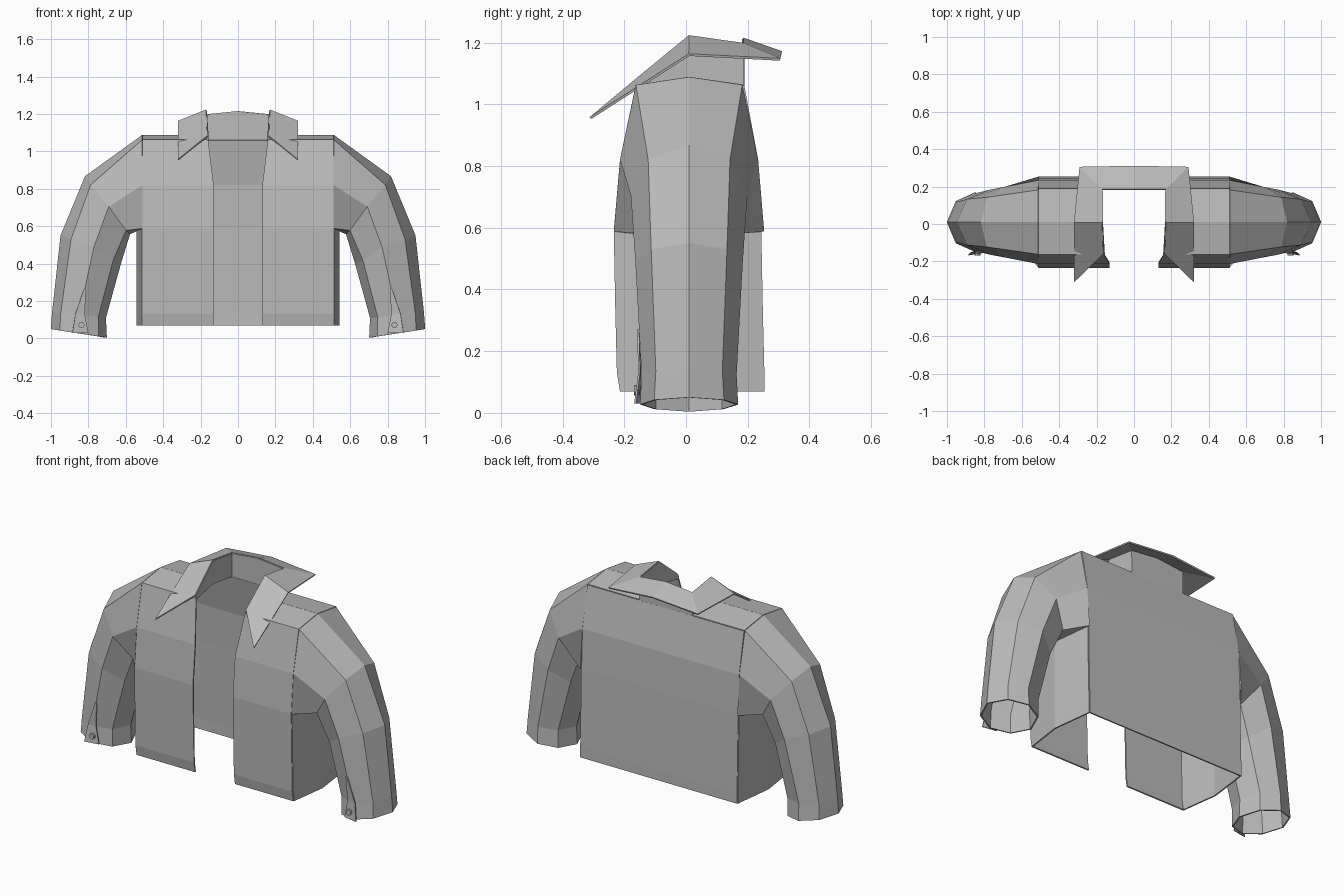
import bpy, bmesh, math

if "Cube" in bpy.data.objects:
    bpy.data.objects.remove(bpy.data.objects["Cube"])

grey = bpy.data.materials.new("plain grey cloth")
grey.diffuse_color = (0.5, 0.5, 0.5, 1)
grey.use_nodes = True
grey.node_tree.nodes["Principled BSDF"].inputs["Base Color"].default_value = grey.diffuse_color


def finish(name, me, thickness):
    ob = bpy.data.objects.new(name, me)
    bpy.context.collection.objects.link(ob)
    me.materials.append(grey)
    m = ob.modifiers.new("mirror", 'MIRROR')
    m.use_axis[0] = True
    m.use_clip = True
    if thickness:
        s = ob.modifiers.new("cloth", 'SOLIDIFY')
        s.thickness = thickness
        s.offset = 0
    return ob


def loft(name, rows, closed=False, thickness=0.008):
    """Skin a list of equal-length point rows, mirrored across x."""
    bm = bmesh.new()
    vs = [[bm.verts.new(p) for p in r] for r in rows]
    n = len(rows[0])
    for a, b in zip(vs, vs[1:]):
        for i in range(n if closed else n - 1):
            j = (i + 1) % n
            bm.faces.new((a[i], a[j], b[j], b[i]))
    bmesh.ops.recalc_face_normals(bm, faces=bm.faces)
    me = bpy.data.meshes.new(name)
    bm.to_mesh(me)
    bm.free()
    return finish(name, me, thickness)


# Front panels: y, z, inner x of each row up to the shoulder ridge
front = [(-.21, .07, .13), (-.22, .13, .13), (-.225, .33, .13), (-.23, .59, .13),
         (-.21, .82, .13), (-.16, 1.06, .16), (.01, 1.085, .17)]
loft("front_panel", [[(x, y, z), (.33, y, z), (.51, y, z)] for y, z, x in front])

# Back panel, and the rear half of the shoulders
back = [(.25, .07), (.25, .13), (.245, .33), (.24, .59), (.23, .82), (.185, 1.06)]
loft("back_panel", [[(0, y, z), (.17, y, z), (.51, y, z)] for y, z in back])
loft("rear_shoulder", [[(.17, y, z), (.51, y, z)] for y, z in [(.185, 1.06), (.01, 1.085)]])

# Side panels under the arms
loft("side_panel", [[(.51, yf, z), (.54, .01, z), (.51, yb, z)] for yf, yb, z in
                    [(-.21, .25, .07), (-.22, .25, .13), (-.225, .245, .33), (-.23, .24, .59)]])

# Collar stand and folded collar leaf
base = [(.16, -.16, 1.06), (.17, .01, 1.085), (.17, .185, 1.06), (0, .185, 1.06)]
fold = [(.165, -.16, 1.08), (.17, .01, 1.22), (.17, .185, 1.195), (0, .185, 1.212)]
edge = [(.32, -.31, .955), (.32, .01, 1.16), (.29, .305, 1.145), (0, .31, 1.168)]
loft("collar_stand", [base, fold])
loft("collar_leaf", [fold, edge])

# Sleeve: half rings from outer to inner edge, reflected about y = 0.01
half_rings = [
    [(.51, .01, 1.085), (.51, -.16, 1.06), (.51, -.21, .82), (.51, -.23, .59), (.54, .01, .59)],
    [(.815, .01, .865), (.785, -.12, .82), (.69, -.175, .705), (.60, -.12, .58), (.58, .01, .56)],
    [(.945, .01, .55), (.89, -.11, .53), (.77, -.16, .49), (.67, -.10, .42), (.63, .01, .40)],
    [(.99, .01, .14), (.945, -.095, .135), (.85, -.14, .125), (.75, -.10, .115), (.71, .01, .11)],
    [(.997, .01, .05), (.95, -.10, .042), (.85, -.145, .027), (.75, -.10, .012), (.705, .01, .004)],
]
rings = [r + [(x, .02 - y, z) for x, y, z in r[3:0:-1]] for r in half_rings]
loft("sleeve", rings, closed=True)

# Cuff slit flap and its button
loft("cuff_flap", [[(.80, -.15, .03), (.885, -.165, .03)],
                   [(.82, -.148, .13), (.87, -.152, .13)],
                   [(.812, -.155, .27), (.822, -.155, .27)]], thickness=.006)
bm = bmesh.new()
bmesh.ops.create_cone(bm, cap_ends=True, segments=10, radius1=.016, radius2=.016, depth=.018)
for v in bm.verts:
    x, y, z = v.co
    v.co = (.837 + x, -.16 + z, .072 + y)
bmesh.ops.recalc_face_normals(bm, faces=bm.faces)
me = bpy.data.meshes.new("cuff_button")
bm.to_mesh(me)
bm.free()
finish("cuff_button", me, 0)
